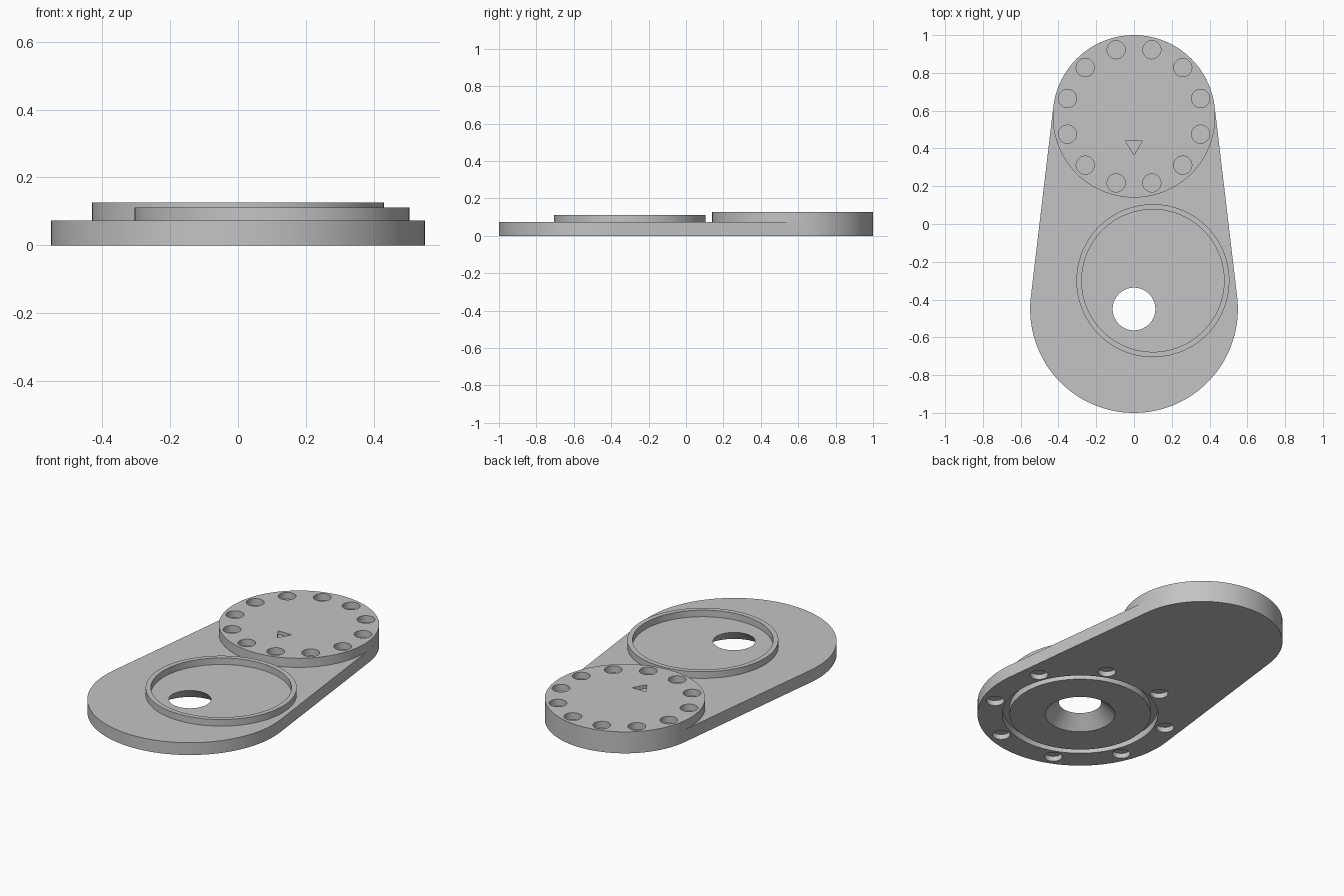
import bpy, bmesh
from math import sin, cos, pi, asin, radians
from mathutils import Matrix, Vector

cube = bpy.data.objects.get("Cube")
if cube:
    bpy.data.objects.remove(cube)

grey = bpy.data.materials.new("light_grey")
grey.use_nodes = True
GREY = (0.55, 0.55, 0.55, 1)
grey.diffuse_color = GREY
grey.node_tree.nodes["Principled BSDF"].inputs["Base Color"].default_value = GREY

PLATE_TOP, DISC_TOP, RING_TOP = 0.073, 0.127, 0.112
HUB, HUB_R = Vector((0, -0.45)), 0.55      # wide end of the plate
DIAL, DIAL_R = Vector((0, 0.57)), 0.43     # narrow end of the plate
RING = Vector((0.10, -0.30))


def arc(center, r, a0, a1, n):
    return [(center.x + r * cos(a0 + (a1 - a0) * i / n),
             center.y + r * sin(a0 + (a1 - a0) * i / n)) for i in range(n + 1)]


def prism(bm, outline, z0, z1):
    low = bm.faces.new([bm.verts.new((x, y, z0)) for x, y in outline])
    up = bmesh.ops.extrude_face_region(bm, geom=[low])["geom"]
    bmesh.ops.translate(bm, vec=(0, 0, z1 - z0),
                        verts=[v for v in up if isinstance(v, bmesh.types.BMVert)])


def cone(bm, center, r0, r1, z0, z1, n=96):
    bmesh.ops.create_cone(bm, cap_ends=True, segments=n, radius1=r0, radius2=r1,
                          depth=z1 - z0,
                          matrix=Matrix.Translation((center.x, center.y, (z0 + z1) / 2)))


def tube(bm, center, inner, outer, z0, z1, n=128):
    loops = [[bm.verts.new((x, y, z)) for x, y in arc(center, r, 0, 2 * pi, n)[:-1]]
             for r, z in ((inner, z0), (outer, z0), (outer, z1), (inner, z1))]
    for k in range(4):
        a, b = loops[k], loops[(k + 1) % 4]
        for i in range(n):
            j = (i + 1) % n
            bm.faces.new((a[i], a[j], b[j], b[i]))


def hole_circle(bm, center, radius, count, z0, z1):
    for i in range(count):
        a = 2 * pi * (i + 0.5) / count
        spot = center + radius * Vector((cos(a), sin(a)))
        cone(bm, spot, 0.048, 0.048, z0, z1, 40)


def make(name, bm):
    bmesh.ops.recalc_face_normals(bm, faces=bm.faces[:])
    mesh = bpy.data.meshes.new(name)
    bm.to_mesh(mesh)
    bm.free()
    mesh.materials.append(grey)
    obj = bpy.data.objects.new(name, mesh)
    bpy.context.scene.collection.objects.link(obj)
    return obj


def carve(obj, cutter):
    mod = obj.modifiers.new("recesses", "BOOLEAN")
    mod.operation, mod.solver, mod.object = "DIFFERENCE", "EXACT", cutter
    bpy.context.view_layer.update()
    graph = bpy.context.evaluated_depsgraph_get()
    carved = bpy.data.meshes.new_from_object(obj.evaluated_get(graph))
    obj.modifiers.clear()
    obj.data = carved
    bpy.data.objects.remove(cutter)


def smooth(obj):
    bpy.ops.object.select_all(action="DESELECT")
    obj.select_set(True)
    bpy.context.view_layer.objects.active = obj
    bpy.ops.object.shade_smooth_by_angle(angle=radians(30))


# Tapered base plate with two round ends
tilt = asin((HUB_R - DIAL_R) / (DIAL.y - HUB.y))
bm = bmesh.new()
prism(bm, arc(DIAL, DIAL_R, tilt, pi - tilt, 64)
      + arc(HUB, HUB_R, pi - tilt, 2 * pi + tilt, 72), 0, PLATE_TOP)
base_plate = make("base_plate", bm)

# Countersunk through hole, ring groove and peg sockets in the underside
bm = bmesh.new()
cone(bm, HUB, 0.197, 0.103, -0.01, PLATE_TOP + 0.01)
tube(bm, HUB, 0.378, 0.417, -0.01, 0.04)
hole_circle(bm, HUB, 0.477, 8, -0.01, 0.03)
carve(base_plate, make("underside_cutter", bm))

# Raised dial disc with sockets and a triangular pointer mark
bm = bmesh.new()
cone(bm, DIAL, DIAL_R, DIAL_R, PLATE_TOP, DISC_TOP, 128)
dial_disc = make("dial_disc", bm)
bm = bmesh.new()
hole_circle(bm, DIAL, 0.365, 12, DISC_TOP - 0.04, DISC_TOP + 0.01)
prism(bm, [(-0.045, 0.44), (0, 0.365), (0.045, 0.44)], DISC_TOP - 0.02, DISC_TOP + 0.01)
carve(dial_disc, make("dial_cutter", bm))

# Offset locating ring on the plate
bm = bmesh.new()
tube(bm, RING, 0.377, 0.405, PLATE_TOP, RING_TOP)
locating_ring = make("locating_ring", bm)

for part in (base_plate, dial_disc, locating_ring):
    smooth(part)
